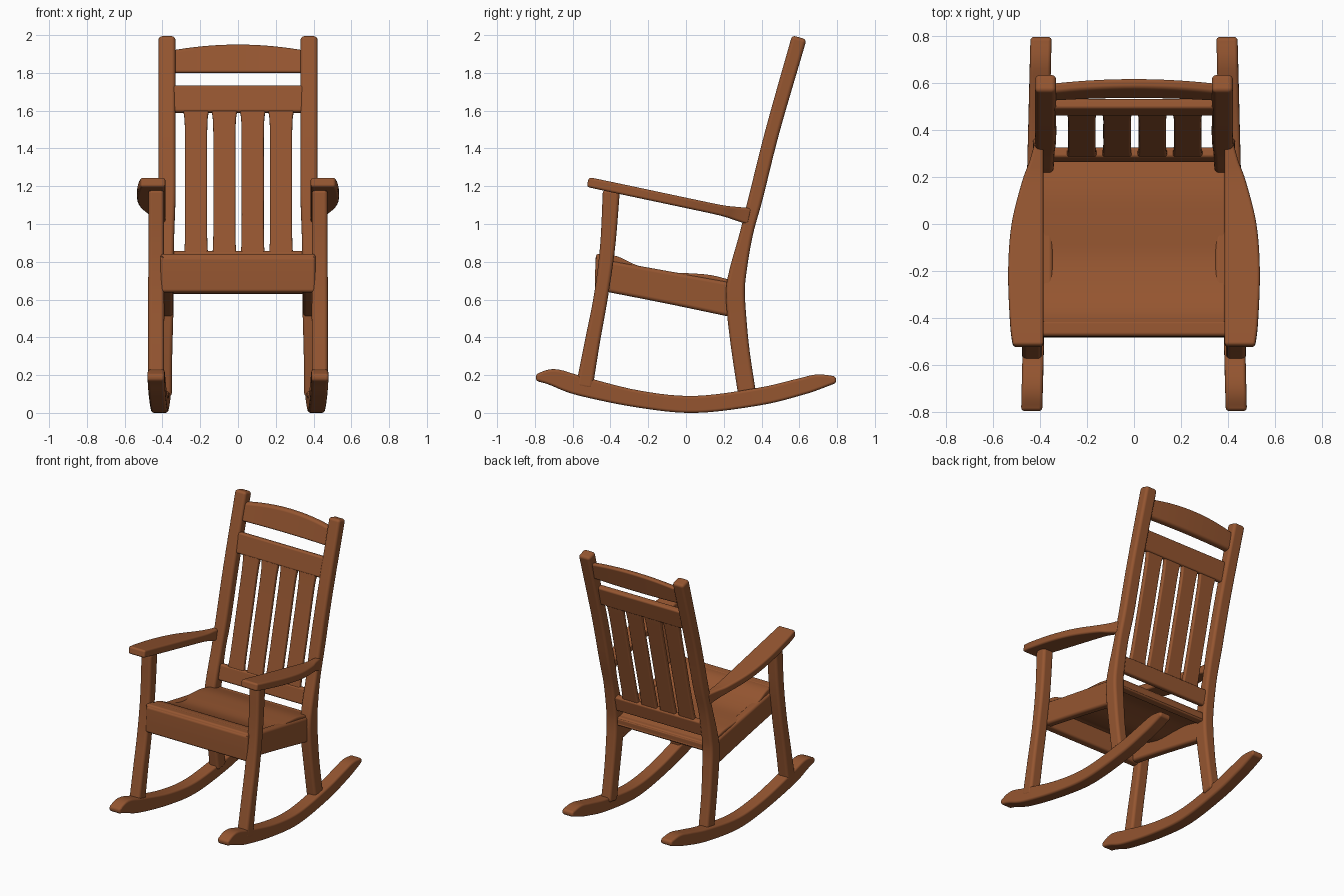
import bpy, bmesh, math
from mathutils import Vector

wood = bpy.data.materials.new("brown wood")
wood.diffuse_color = (0.30, 0.092, 0.03, 1)


def smooth_path(pts, n=6):
    """Catmull-Rom through tuples of any length."""
    v = [Vector(p) for p in pts]
    v = [v[0] * 2 - v[1]] + v + [v[-1] * 2 - v[-2]]
    out = []
    for i in range(1, len(v) - 2):
        a, b, c, d = v[i - 1:i + 3]
        for k in range(n):
            t = k / n
            out.append(0.5 * (2 * b + (c - a) * t + (2 * a - 5 * b + 4 * c - d) * t ** 2
                              + (3 * b - a - 3 * c + d) * t ** 3))
    return out + [v[-2]]


def loft(name, sections, bevel, mirror=False):
    """Skin a list of four-cornered sections, round the edges."""
    bm = bmesh.new()
    rings = [[bm.verts.new(p) for p in s] for s in sections]
    for r, q in zip(rings, rings[1:]):
        for i in range(4):
            j = (i + 1) % 4
            bm.faces.new((r[i], r[j], q[j], q[i]))
    bm.faces.new(rings[0])
    bm.faces.new(rings[-1])
    bmesh.ops.recalc_face_normals(bm, faces=bm.faces)
    mesh = bpy.data.meshes.new(name)
    bm.to_mesh(mesh)
    bm.free()
    mesh.materials.append(wood)
    for f in mesh.polygons:
        f.use_smooth = True
    ob = bpy.data.objects.new(name, mesh)
    bpy.context.collection.objects.link(ob)
    b = ob.modifiers.new("round", 'BEVEL')
    b.width, b.segments, b.limit_method = bevel, 4, 'ANGLE'
    b.angle_limit = math.radians(45)
    b.harden_normals = True
    if mirror:
        ob.modifiers.new("mirror", 'MIRROR')
    return ob


def beam(name, pts, bevel=0.02, mirror=False):
    """Sweep a box along (y, z, thickness, x centre, x width)."""
    path = smooth_path([tuple(map(float, p)) for p in pts])
    secs = []
    for i, p in enumerate(path):
        a, b = path[max(i - 1, 0)], path[min(i + 1, len(path) - 1)]
        t = Vector((b[0] - a[0], b[1] - a[1])).normalized()
        n = Vector((-t[1], t[0])) * p[2] / 2
        x0, x1 = p[3] - p[4] / 2, p[3] + p[4] / 2
        secs.append([(x0, p[0] - n[0], p[1] - n[1]), (x1, p[0] - n[0], p[1] - n[1]),
                     (x1, p[0] + n[0], p[1] + n[1]), (x0, p[0] + n[0], p[1] + n[1])])
    return loft(name, secs, bevel, mirror)


# Curved rockers, slightly closer together at the back
def rocker_point(y, z, t):
    return (y, z, t, 0.415 - 0.025 * y, 0.09)


beam("rocker", [rocker_point(*p) for p in [
    (-0.795, 0.187, 0.035), (-0.70, 0.187, 0.09), (-0.56, 0.143, 0.103), (-0.25, 0.073, 0.09),
    (0.05, 0.045, 0.09), (0.39, 0.087, 0.093), (0.60, 0.137, 0.09), (0.70, 0.164, 0.08),
    (0.795, 0.176, 0.035)]], 0.016, True)

# Front legs up to the arms
beam("front_leg", [(-0.54, 0.13, 0.09, 0.433, 0.085), (-0.495, 0.38, 0.08, 0.433, 0.085),
                   (-0.45, 0.62, 0.075, 0.433, 0.085), (-0.415, 0.88, 0.08, 0.433, 0.083),
                   (-0.395, 1.18, 0.09, 0.433, 0.083)], 0.02, True)

# Rear legs bending into the back posts
beam("rear_leg_and_post", [
    (0.325, 0.09, 0.095, 0.39, 0.08), (0.29, 0.32, 0.095, 0.388, 0.08),
    (0.268, 0.52, 0.10, 0.385, 0.085), (0.262, 0.65, 0.10, 0.385, 0.085),
    (0.277, 0.76, 0.09, 0.383, 0.085), (0.32, 0.95, 0.07, 0.38, 0.085),
    (0.372, 1.15, 0.075, 0.376, 0.09), (0.46, 1.5, 0.075, 0.376, 0.09),
    (0.60, 1.988, 0.08, 0.376, 0.09)], 0.02, True)


# Arms: straight inside edge, bowed outside edge
def arm_point(y, outer, t):
    inner = 0.385
    return (y, 1.222 - 0.212 * (y + 0.52), t, (inner + outer) / 2, outer - inner)


beam("arm", [arm_point(*p) for p in [
    (-0.52, 0.515, 0.052), (-0.42, 0.527, 0.054), (-0.2, 0.535, 0.054), (0.0, 0.52, 0.054),
    (0.18, 0.475, 0.056), (0.26, 0.445, 0.07), (0.34, 0.422, 0.09)]], 0.018, True)

# Seat frame
beam("front_seat_rail", [(-0.452, 0.638, 0.06, 0, 0.82), (-0.45, 0.74, 0.062, 0, 0.82),
                         (-0.442, 0.84, 0.07, 0, 0.82)], 0.022)
beam("side_seat_rail", [(-0.43, 0.727, 0.165, 0.373, 0.06), (-0.1, 0.665, 0.17, 0.373, 0.06),
                        (0.25, 0.597, 0.18, 0.373, 0.06)], 0.02, True)
beam("rear_seat_rail", [(0.262, 0.63, 0.06, 0, 0.74), (0.264, 0.695, 0.06, 0, 0.74)], 0.015)

# Dished seat board
beam("seat", [(-0.46, 0.803, 0.065, 0, 0.78), (-0.38, 0.797, 0.07, 0, 0.78),
              (-0.28, 0.752, 0.07, 0, 0.78), (-0.15, 0.715, 0.068, 0, 0.78),
              (0.0, 0.708, 0.064, 0, 0.78), (0.13, 0.698, 0.062, 0, 0.78),
              (0.27, 0.662, 0.06, 0, 0.78)], 0.015)

# Back rails and the four slats, widening at their ends
beam("lower_back_rail", [(0.282, 0.745, 0.045, 0, 0.72), (0.305, 0.855, 0.045, 0, 0.72)], 0.014)
beam("middle_back_rail", [(0.478, 1.59, 0.042, 0, 0.70), (0.512, 1.73, 0.045, 0, 0.70)], 0.014)
for i in range(4):
    x = -0.222 + i * 0.15
    beam(f"back_slat_{i + 1}", [
        (0.293, 0.81, 0.032, x, 0.15), (0.311, 0.89, 0.032, x, 0.12), (0.395, 1.24, 0.032, x, 0.118),
        (0.463, 1.53, 0.032, x, 0.12), (0.483, 1.62, 0.032, x, 0.148)], 0.01)

# Arched crest rail, bowed a little backwards
crest = []
for k in range(17):
    u = k / 8 - 1
    top, bow = 1.95 - 0.033 * u * u, 0.012 * (1 - u * u)
    x, lo = 0.36 * u, 1.80
    yl, yt = 0.545 + bow, 0.545 + bow + (top - lo) * 0.27
    crest.append([(x, yl - 0.025, lo), (x, yl + 0.025, lo), (x, yt + 0.022, top), (x, yt - 0.022, top)])
loft("crest_rail", crest, 0.016)
